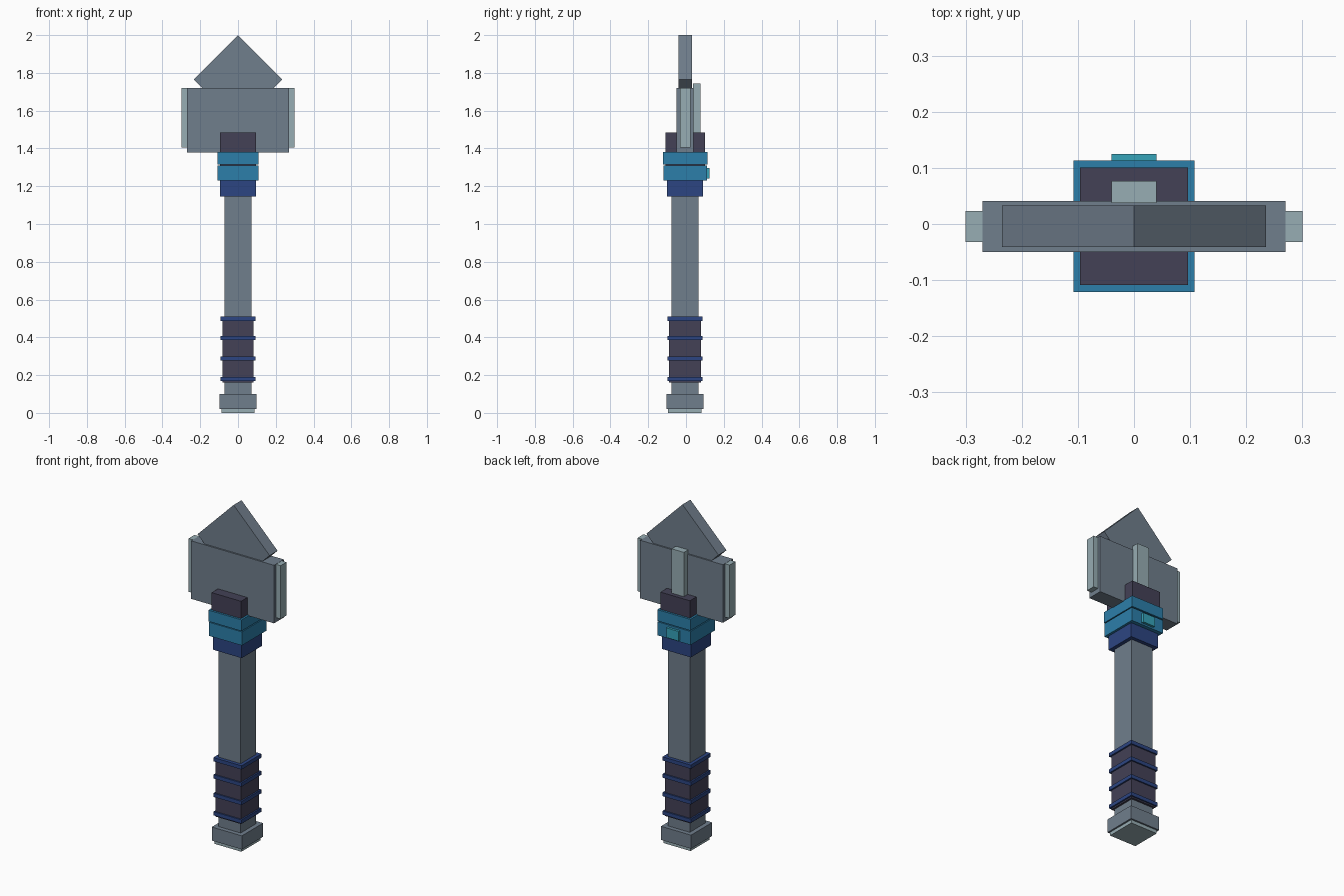
import bpy
import bmesh
from math import radians, sqrt
from mathutils import Matrix

old = bpy.data.objects.get("Cube")
if old:
    bpy.data.objects.remove(old, do_unlink=True)


def material(name, rgb):
    """Flat material from 0-255 display values."""
    lin = [((c / 255 + 0.055) / 1.055) ** 2.4 for c in rgb]
    mat = bpy.data.materials.new(name)
    mat.use_nodes = True
    mat.diffuse_color = (*lin, 1)
    mat.node_tree.nodes["Principled BSDF"].inputs["Base Color"].default_value = (*lin, 1)
    return mat


steel = material("steel grey", (112, 126, 140))
pale = material("pale steel", (151, 173, 179))
leather = material("dark leather", (67, 65, 86))
blue = material("bright blue", (44, 127, 170))
navy = material("navy blue", (44, 69, 130))
teal = material("teal", (54, 163, 185))


def box(name, mat, x, y, z, turn=0):
    """Box spanning the given (low, high) ranges, turned about y by an angle."""
    spans = (x, y, z)
    size = [hi - lo for lo, hi in spans]
    mid = [(hi + lo) / 2 for lo, hi in spans]
    bm = bmesh.new()
    bmesh.ops.create_cube(bm, size=1, matrix=Matrix.Rotation(radians(turn), 4, "Y")
                          @ Matrix.Diagonal((*size, 1)))
    mesh = bpy.data.meshes.new(name)
    bm.to_mesh(mesh)
    bm.free()
    mesh.materials.append(mat)
    obj = bpy.data.objects.new(name, mesh)
    obj.location = mid
    bpy.context.collection.objects.link(obj)
    return obj


def block(name, mat, half, y, z):
    """Box symmetric in x."""
    return box(name, mat, (-half, half), y, z)


# Pommel
block("pommel_cap", pale, 0.088, (-0.094, 0.083), (0, 0.05))
block("pommel", steel, 0.098, (-0.104, 0.093), (0.02, 0.10))

# Shaft and wrapped grip
block("shaft", steel, 0.072, (-0.078, 0.067), (0.09, 1.40))
block("grip", leather, 0.083, (-0.09, 0.079), (0.16, 0.505))
for i, z in enumerate((0.179, 0.288, 0.397, 0.498)):
    block(f"grip_ring_{i + 1}", navy, 0.092, (-0.098, 0.087), (z - 0.011, z + 0.011))

# Collars and socket below the head
block("navy_collar", navy, 0.094, (-0.1, 0.089), (1.145, 1.24))
block("lower_collar", blue, 0.108, (-0.118, 0.111), (1.23, 1.31))
block("upper_collar", blue, 0.108, (-0.121, 0.113), (1.316, 1.382))
block("gem", teal, 0.04, (0.09, 0.125), (1.24, 1.297))
block("socket", leather, 0.096, (-0.109, 0.101), (1.30, 1.484))

# Head: broad block, side edges, diamond tip and rear fin
block("head_block", steel, 0.27, (-0.05, 0.041), (1.378, 1.72))
for side, sign in (("right", -1), ("left", 1)):
    box(side + "_edge", pale, sorted((sign * 0.25, sign * 0.30)), (-0.032, 0.023), (1.405, 1.719))
half_side = 0.235 / sqrt(2)
tip_mid = 1.765
box("diamond_tip", steel, (-half_side, half_side), (-0.041, 0.033),
    (tip_mid - half_side, tip_mid + half_side), 45)
block("rear_fin", pale, 0.04, (0.037, 0.077), (1.42, 1.745))
